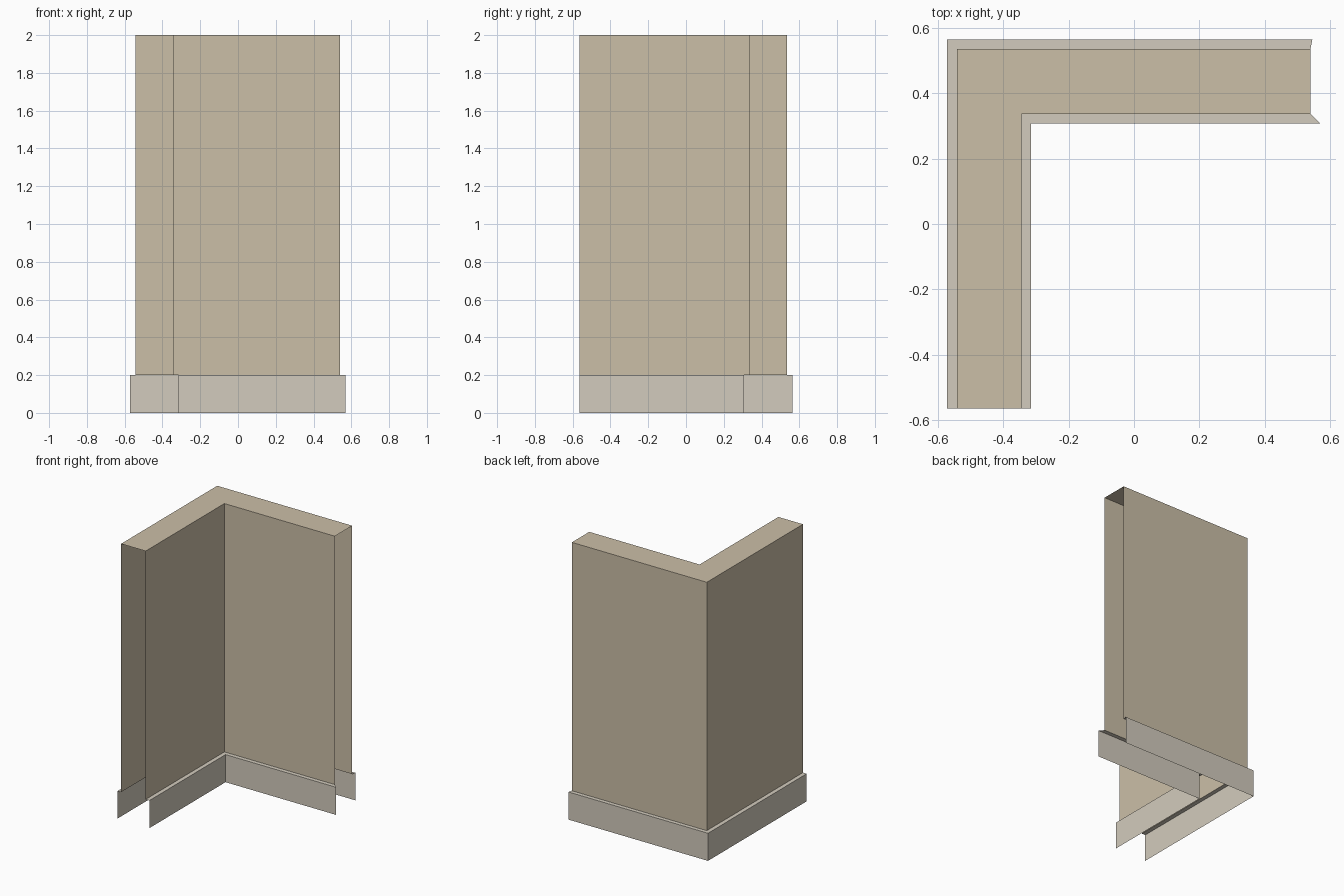
import bpy
import bmesh

if "Cube" in bpy.data.objects:
    bpy.data.objects.remove(bpy.data.objects["Cube"])

BOTTOM, BOARD_TOP, WALL_TOP = 0.0, 0.2, 2.0

# L-shaped plan paths: front end, corner, right end
WALL_OUT = [(-0.542, -0.565), (-0.542, 0.536), (0.54, 0.536)]
WALL_IN = [(-0.345, -0.565), (-0.345, 0.337), (0.54, 0.337)]
BOARD_OUT = [(-0.572, -0.565), (-0.572, 0.565), (0.546, 0.565)]
BOARD_IN = [(-0.315, -0.565), (-0.315, 0.307), (0.57, 0.307)]


def material(name, color):
    mat = bpy.data.materials.new(name)
    mat.diffuse_color = (*color, 1)
    mat.use_nodes = True
    mat.node_tree.nodes["Principled BSDF"].inputs["Base Color"].default_value = mat.diffuse_color
    return mat


def loft(name, rails, mat):
    """Skin flat quads between successive rails, each a (path, z) pair."""
    bm = bmesh.new()
    rows = [[bm.verts.new((x, y, z)) for x, y in path] for path, z in rails]
    for a, b in zip(rows, rows[1:]):
        for i in range(len(a) - 1):
            bm.faces.new((a[i], b[i], b[i + 1], a[i + 1]))
    mesh = bpy.data.meshes.new(name)
    bm.to_mesh(mesh)
    bm.free()
    mesh.materials.append(mat)
    obj = bpy.data.objects.new(name, mesh)
    bpy.context.collection.objects.link(obj)
    return obj


plaster = material("plaster", (0.60, 0.52, 0.39))
trim = material("trim", (0.65, 0.60, 0.51))

# Hollow corner wall: outer skin, top cap, inner skin; ends and underside open
loft("corner_wall", [(WALL_OUT, BOARD_TOP), (WALL_OUT, WALL_TOP),
                     (WALL_IN, WALL_TOP), (WALL_IN, BOARD_TOP)], plaster)

# Skirting boards: vertical face plus the narrow ledge back to the wall
loft("outer_skirting", [(BOARD_OUT, BOTTOM), (BOARD_OUT, BOARD_TOP),
                        (WALL_OUT, BOARD_TOP)], trim)
loft("inner_skirting", [(WALL_IN, BOARD_TOP), (BOARD_IN, BOARD_TOP),
                        (BOARD_IN, BOTTOM)], trim)
